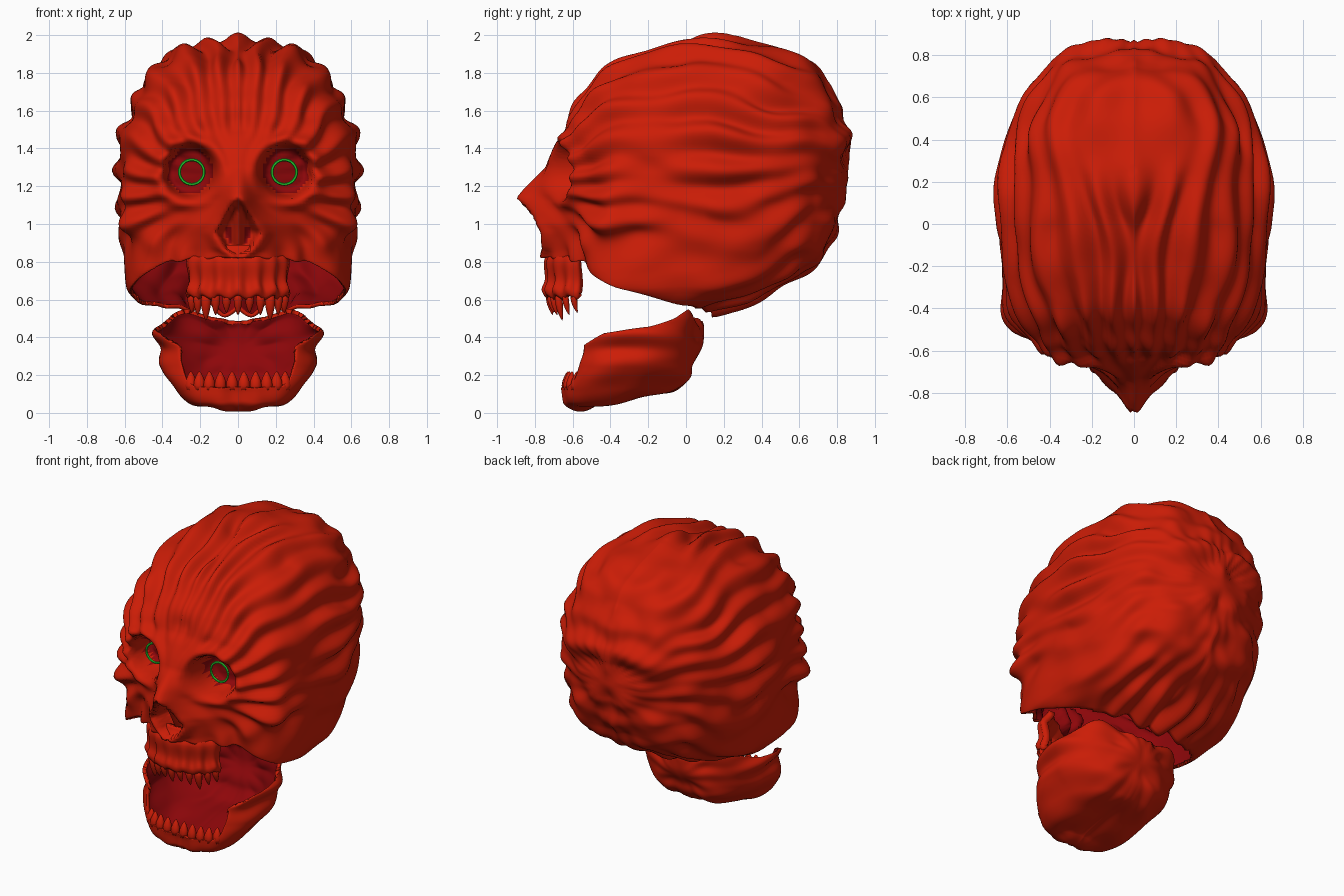
import bpy, bmesh
from math import sin, cos, asin, atan2, exp, hypot, pi, radians
from mathutils import Vector, noise

if "Cube" in bpy.data.objects:
    bpy.data.objects.remove(bpy.data.objects["Cube"])


def material(name, rgb):
    m = bpy.data.materials.new(name)
    m.use_nodes = True
    m.diffuse_color = (*rgb, 1)
    m.node_tree.nodes["Principled BSDF"].inputs["Base Color"].default_value = (*rgb, 1)
    return m


RED = material("bone red", (0.6, 0.012, 0.002))
DARK = material("inner dark red", (0.27, 0.002, 0.003))
GREEN = material("eye green", (0.02, 0.65, 0.03))


def lerp_keys(keys, t):
    if t <= keys[0][0]:
        return keys[0][1]
    for (a, u), (b, v) in zip(keys, keys[1:]):
        if t <= b:
            return u + (v - u) * (t - a) / (b - a)
    return keys[-1][1]


def step(t):
    t = max(0, min(1, t))
    return t * t * (3 - 2 * t)


def bell(t):
    return exp(-t * t)


class Shape:
    """Closed form stacked from rounded slices: front, back and half width by height."""

    def __init__(self, low, high, square, front, back, width):
        self.mid, self.half, self.square = (low + high) / 2, (high - low) / 2, square
        self.keys = [[(self.lat(z), v) for z, v in k] for k in (front, back, width)]

    def lat(self, z):
        return asin(max(-1, min(1, (z - self.mid) / self.half)))

    def point(self, z, angle):
        t = self.lat(z)
        f, b, w = [sum(lerp_keys(k, t + o) for o in (-0.05, 0, 0.05)) / 3 for k in self.keys]
        c, s = cos(angle), sin(angle)
        n = self.square if s < 0 else 2.3
        depth = max(0, 1 - abs(c) ** n) ** (1 / n)
        return Vector((w * c, (f + b) / 2 + (b - f) / 2 * (depth if s > 0 else -depth), z))


def finish(name, bm, mats, thickness=0):
    me = bpy.data.meshes.new(name)
    bm.to_mesh(me)
    bm.free()
    for m in mats:
        me.materials.append(m)
    for p in me.polygons:
        p.use_smooth = True
    ob = bpy.data.objects.new(name, me)
    bpy.context.collection.objects.link(ob)
    if thickness:
        mod = ob.modifiers.new("shell", "SOLIDIFY")
        mod.thickness = thickness
        mod.offset = -1
        mod.material_offset = 1


def shell(name, shape, segs, rings, sculpt, edge, above, thickness):
    """Sculpt a sphere into the shape, open it along an edge line, give it a dark inside."""
    bm = bmesh.new()
    bmesh.ops.create_uvsphere(bm, u_segments=segs, v_segments=rings, radius=1)
    dark, gone = set(), set()
    for v in bm.verts:
        base = shape.point(shape.mid + shape.half * v.co.z, atan2(v.co.y, v.co.x))
        limit = edge(base)
        if (base.z > limit) == above:
            gone.add(v)
            base.z = limit
        v.co, is_dark = sculpt(base)
        if is_dark:
            dark.add(v)
    for f in bm.faces:
        f.material_index = int(all(v in dark for v in f.verts))
    bmesh.ops.delete(bm, geom=[f for f in bm.faces if all(v in gone for v in f.verts)],
                     context="FACES")
    finish(name, bm, [RED, DARK], thickness)


def wrinkle(p, centre, count, amp):
    """Uneven ridges running front to back, the same on both sides, lumpy at the ends."""
    q = Vector((abs(p.x), p.y, p.z))
    d = q - centre
    rho = hypot(d.x, d.z)
    end = max(1 - step(rho / 0.6), 0.8 * step((d.y - 0.3) / 0.35))
    wave = sin(count * atan2(d.z, d.x) + 5 * noise.noise(q * 2.1))
    wave *= 0.75 + 1.1 * noise.noise(q * 2.9 + Vector((5, 3, 1)))
    lumps = noise.noise(Vector((q.x * 5, q.y * 4, q.z * 8)))
    return amp * (wave * (1 - end) + lumps * (1 + 1.2 * end))


# Skull
skull = Shape(
    0.5, 1.985, 3,
    [(.5, -.2), (.54, -.42), (.6, -.53), (.8, -.6), (1, -.62), (1.4, -.65), (1.5, -.64),
     (1.6, -.6), (1.7, -.53), (1.8, -.42), (1.89, -.24), (1.95, -.02), (1.985, .25)],
    [(.5, -.2), (.54, .1), (.6, .35), (.7, .57), (.85, .74), (1, .81), (1.2, .83),
     (1.45, .88), (1.6, .83), (1.75, .76), (1.87, .65), (1.94, .52), (1.985, .25)],
    [(.5, 0), (.54, .47), (.58, .53), (.64, .58), (.8, .61), (1, .625), (1.4, .635),
     (1.6, .57), (1.8, .48), (1.9, .36), (1.95, .22), (1.985, 0)])
NOSE = [(.6, .14), (.85, .15), (.93, .19), (1, .22), (1.08, .255), (1.13, .275), (1.2, .21),
        (1.3, .1), (1.4, .05), (1.5, 0)]
NOSE_WIDTH = [(.8, .23), (1, .19), (1.08, .13), (1.13, .1), (1.25, .085), (1.4, .1)]
NOSTRIL = [(.83, 0), (.87, .07), (.95, .115), (1.03, .08), (1.1, .04), (1.15, 0)]
CENTRE = Vector((0, 0.1, 1.25))


def sculpt_skull(p):
    x, z = abs(p.x), p.z
    front = step((-0.35 - p.y) / 0.15)
    calm = front * (1 - step((hypot(x / 0.45, (z - 1.14) / 0.4) - 0.7) / 0.4))
    out = p + (p - CENTRE).normalized() * wrinkle(p, CENTRE, 24, 0.024) * (1 - 0.85 * calm)
    # broad cheeks
    cheek = 0.075 * bell((p.y + 0.46) / 0.13) * bell((z - 1.05) / 0.28)
    out.x += cheek * max(-1, min(1, p.x / 0.45))
    # nose bone and its opening
    push = lerp_keys(NOSE, z) * bell(x / lerp_keys(NOSE_WIDTH, z))
    w = lerp_keys(NOSTRIL, z)
    hole = step((w - x) / 0.04) * (1 - 0.5 * bell(x / 0.02))
    push += 0.02 * bell((x - w - 0.025) / 0.03) * step((1.05 - z) / 0.1) - 0.19 * hole
    # eye sockets with a raised rim
    d = hypot((x - 0.248) / 0.95, z - 1.28)
    pit = step((0.147 - d) / 0.04)
    push += 0.045 * bell((d - 0.175) / 0.035) - 0.17 * pit
    # hollow below the cheekbone
    push -= 0.03 * bell(hypot((x - 0.33) / 0.1, (z - 0.93) / 0.07))
    out.y -= push * front
    return out, front > 0.5 and (pit > 0.4 or (hole > 0.9 and z < 0.99))


def skull_edge(p):
    return 0.55 + 0.48 * max(0, 0.1 - max(p.y, -0.6)) ** 1.6


shell("skull", skull, 240, 150, sculpt_skull, skull_edge, False, 0.02)

# Lower jaw, an open bowl with a low front
jaw = Shape(
    0.0, 0.62, 3.2,
    [(0, -.56), (.05, -.64), (.15, -.65), (.3, -.61), (.4, -.57), (.55, -.5), (.62, -.2)],
    [(0, -.56), (.03, -.48), (.07, -.2), (.1, -.06), (.2, .03), (.3, .06), (.45, .085),
     (.55, .04), (.62, -.2)],
    [(0, 0), (.05, .23), (.1, .31), (.2, .38), (.3, .42), (.4, .43), (.55, .42), (.62, 0)])
RIM = [(-.62, .14), (-.59, .18), (-.54, .36), (-.43, .42), (-.2, .455), (-.06, .5),
       (0, .54), (.1, .5)]
JAW_CENTRE = Vector((0, -0.28, 0.32))


def sculpt_jaw(p):
    out = p + (p - JAW_CENTRE).normalized() * wrinkle(p, JAW_CENTRE, 13, 0.02)
    return out, False


def jaw_edge(p):
    return lerp_keys(RIM, p.y) - 0.03 * bell(p.x / 0.12) * step((p.y + 0.2) / 0.2)


shell("lower_jaw", jaw, 150, 80, sculpt_jaw, jaw_edge, True, 0.025)


# Upper jaw plate below the nose, its top tucked into the skull
def arch(a, grow=0.0):
    return Vector(((0.28 + grow) * sin(a), -0.5 - (0.235 + grow) * cos(a), 0))


bm = bmesh.new()
rows, cols = 18, 60
grid = []
for r in range(rows + 1):
    k = r / rows
    row = []
    for c in range(cols + 1):
        a = radians(-72 + 144 * c / cols)
        flute = 0.01 * cos(a * 18) * step(k * 1.5) + 0.02 * bell((k - 0.88) / 0.12)
        p = arch(a, flute + 0.012 * bell((k - 0.35) / 0.2) - 0.045 * (1 - step(k / 0.3)))
        p.z = 0.89 - 0.28 * k + 0.012 * cos(a * 18) * k
        row.append(bm.verts.new(p))
    grid.append(row)
for r in range(rows):
    for c in range(cols):
        bm.faces.new((grid[r][c], grid[r + 1][c], grid[r + 1][c + 1], grid[r][c + 1]))
finish("upper_jaw", bm, [RED, RED], 0.045)


# Teeth
def tooth(name, base, length, radius, direction, lean):
    """Pointed tooth, swollen near the root and bent toward its tip."""
    bm = bmesh.new()
    profile = [(0, .75), (.25, 1), (.5, .9), (.75, .6), (.92, .3), (1, .05)]
    rings = []
    for t, s in profile:
        mid = base + Vector((0, lean * t * t, direction * length * t))
        rings.append([bm.verts.new(mid + Vector((radius * s * cos(i * pi / 5),
                                                 radius * .8 * s * sin(i * pi / 5), 0)))
                      for i in range(10)])
    for a, b in zip(rings, rings[1:]):
        for i in range(10):
            j = (i + 1) % 10
            bm.faces.new((a[i], a[j], b[j], b[i]))
    bm.faces.new(rings[0])
    bm.faces.new(rings[-1])
    bmesh.ops.recalc_face_normals(bm, faces=bm.faces)
    finish(name, bm, [RED])


for i in range(11):
    a = radians(-65 + 13 * i)
    fang = abs(i - 5) == 3
    base = arch(a, -0.01) + Vector((0, 0, 0.63))
    tooth(f"upper_tooth_{i + 1}", base, 0.14 if fang else 0.1 + 0.012 * (i % 2),
          0.027 if fang else 0.023, -1, 0.02)
for i in range(10):
    a = -pi / 2 + radians(-50 + 100 * i / 9)
    base = jaw.point(0.12, a)
    base.y += 0.012
    tooth(f"lower_tooth_{i + 1}", base, 0.1, 0.031, 1, 0.01)

# Glowing eye rings
for side, name in ((1, "left_eye_ring"), (-1, "right_eye_ring")):
    bpy.ops.mesh.primitive_torus_add(major_radius=0.065, minor_radius=0.008,
                                     major_segments=32, minor_segments=6,
                                     location=(side * 0.245, -0.55, 1.275),
                                     rotation=(pi / 2, 0, 0))
    ring = bpy.context.object
    ring.name = name
    ring.data.materials.append(GREEN)
